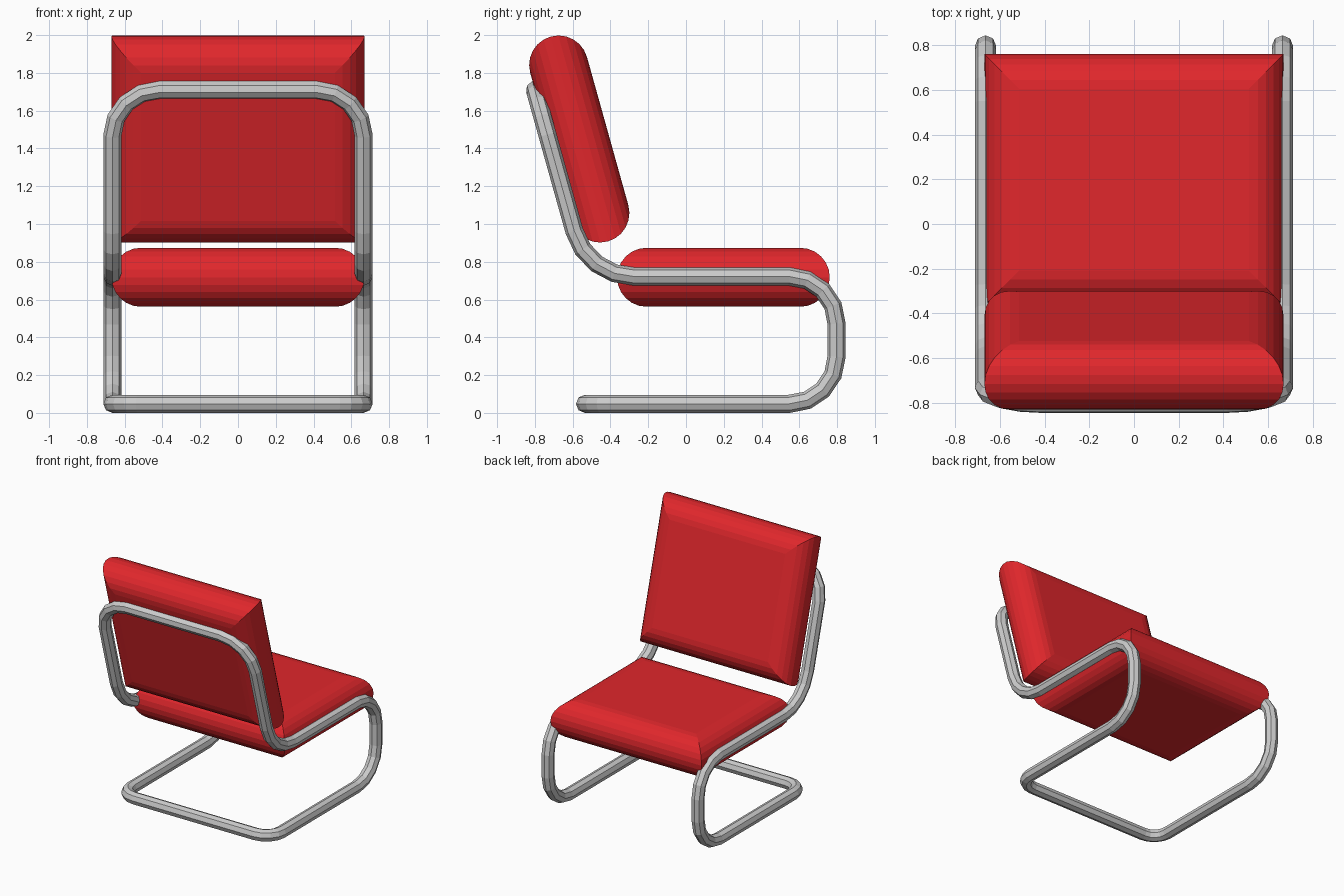
import bpy, bmesh, math
from mathutils import Vector

if "Cube" in bpy.data.objects:
    bpy.data.objects.remove(bpy.data.objects["Cube"])

red = bpy.data.materials.new("red_upholstery")
red.diffuse_color = (0.75, 0.02, 0.025, 1)
red.use_nodes = True
red.node_tree.nodes["Principled BSDF"].inputs["Base Color"].default_value = red.diffuse_color


def fillet(points, segments=4):
    """Round every corner (point, radius) of a closed path."""
    path = []
    n = len(points)
    for i, (p, r) in enumerate(points):
        p = Vector(p)
        a = (Vector(points[i - 1][0]) - p).normalized()
        b = (Vector(points[(i + 1) % n][0]) - p).normalized()
        half = a.angle(b) / 2
        centre = p + (a + b).normalized() * (r / math.sin(half))
        t = r / math.tan(half)
        u, v = p + a * t - centre, p + b * t - centre
        sweep = u.angle(v)
        for k in range(segments + 1):
            f = k / segments
            path.append(centre + (u * math.sin((1 - f) * sweep)
                                  + v * math.sin(f * sweep)) / math.sin(sweep))
    return path


def cushion(name, centre, tilt, hx=0.67, hy=0.563, r=0.156, steps=12):
    """Slab with half-round edges that meet in mitred corners."""
    bm = bmesh.new()
    rings = []
    for k in range(steps + 1):
        a = -math.pi / 2 + math.pi * k / steps
        inset, z = r * (1 - math.cos(a)), r * math.sin(a)
        x, y = hx - inset, hy - inset
        rings.append([bm.verts.new(c) for c in
                      ((-x, -y, z), (x, -y, z), (x, y, z), (-x, y, z))])
    for lo, hi in zip(rings, rings[1:]):
        for i in range(4):
            j = (i + 1) % 4
            bm.faces.new((lo[i], lo[j], hi[j], hi[i]))
    bm.faces.new(rings[0][::-1])
    bm.faces.new(rings[-1])
    mesh = bpy.data.meshes.new(name)
    bm.to_mesh(mesh)
    bm.free()
    mesh.materials.append(red)
    ob = bpy.data.objects.new(name, mesh)
    ob.location = centre
    ob.rotation_euler.x = math.radians(tilt)
    bpy.context.collection.objects.link(ob)


# Cushions
cushion("seat_cushion", (0, 0.198, 0.718), 0)
cushion("back_cushion", (0, -0.565, 1.45), 105.6)

# Bent tube frame: one closed loop, right side then mirrored left side
X = 0.665
side = [((X, -0.535, 0.048), 0.13),
        ((X, 0.797, 0.048), 0.25),
        ((X, 0.797, 0.722), 0.25),
        ((X, -0.524, 0.722), 0.33),
        ((X, -0.80, 1.71), 0.25)]
loop = side + [((-p[0], p[1], p[2]), r) for p, r in reversed(side)]
path = fillet(loop)

curve = bpy.data.curves.new("tube_frame", "CURVE")
curve.dimensions = "3D"
curve.bevel_depth = 0.048
curve.bevel_resolution = 2
spline = curve.splines.new("POLY")
spline.points.add(len(path) - 1)
for pt, co in zip(spline.points, path):
    pt.co = (*co, 1)
spline.use_cyclic_u = True
spline.use_smooth = False
frame = bpy.data.objects.new("tube_frame", curve)
bpy.context.collection.objects.link(frame)
bpy.context.view_layer.objects.active = frame
frame.select_set(True)
bpy.ops.object.convert(target="MESH")
